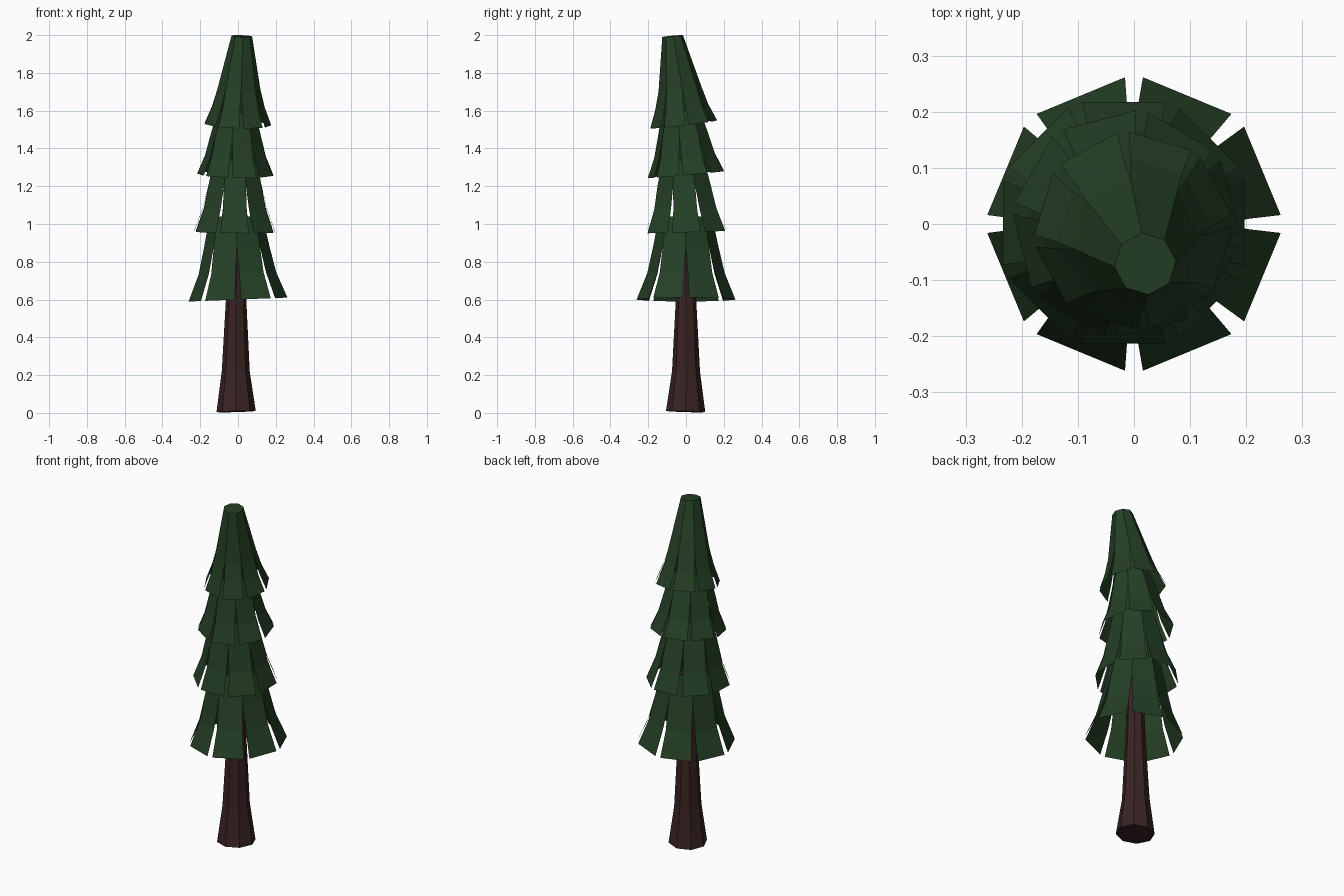
import bpy
import math

if "Cube" in bpy.data.objects:
    bpy.data.objects.remove(bpy.data.objects["Cube"])

SIDES = 8


def material(name, rgb):
    m = bpy.data.materials.new(name)
    m.diffuse_color = (*rgb, 1.0)
    m.use_nodes = True
    m.node_tree.nodes["Principled BSDF"].inputs["Base Color"].default_value = m.diffuse_color
    return m


GREEN = material("dark pine green", (0.018, 0.050, 0.019))
BROWN = material("dark bark brown", (0.042, 0.017, 0.017))


def add_object(name, verts, faces, mat):
    mesh = bpy.data.meshes.new(name)
    mesh.from_pydata(verts, [], faces)
    mesh.materials.append(mat)
    mesh.update()
    obj = bpy.data.objects.new(name, mesh)
    bpy.context.collection.objects.link(obj)
    return obj


def ring_point(ring, angle):
    """Point on a tilted ring (cx, cy, z, radius, slope_x, slope_y)."""
    cx, cy, z, r, sx, sy = ring
    dx, dy = r * math.cos(angle), r * math.sin(angle)
    return (cx + dx, cy + dy, z + sx * dx + sy * dy)


def trunk(name, rings):
    verts, faces = [], []
    for ring in rings:
        verts += [ring_point(ring, math.tau * i / SIDES) for i in range(SIDES)]
    for k in range(len(rings) - 1):
        for i in range(SIDES):
            a, b = k * SIDES + i, k * SIDES + (i + 1) % SIDES
            faces.append((a, b, b + SIDES, a + SIDES))
    faces.append(tuple(reversed(range(SIDES))))
    faces.append(tuple(range(len(verts) - SIDES, len(verts))))
    return add_object(name, verts, faces, BROWN)


def branch_tier(name, rings, turn, gaps, cap=False):
    """Skirt of eight flaps, slit along the corners; gaps = half slit per ring."""
    verts, faces = [], []
    for i in range(SIDES):
        base = len(verts)
        a0 = math.radians(turn) + math.tau * i / SIDES
        a1 = a0 + math.tau / SIDES
        for ring, gap in zip(rings, gaps):
            g = gap / ring[3]
            verts += [ring_point(ring, a0 + g), ring_point(ring, a1 - g)]
        for k in range(len(rings) - 1):
            a = base + 2 * k
            faces.append((a, a + 1, a + 3, a + 2))
    if cap:
        n = 2 * len(rings)
        faces.append(tuple(n * i + n - 2 for i in range(SIDES)))
    return add_object(name, verts, faces, GREEN)


# Trunk, flared at the foot
trunk("trunk", [
    (-0.010, -0.002, 0.007, 0.104, 0.03, -0.03),
    (-0.012, 0.000, 0.22, 0.074, 0, 0),
    (-0.010, 0.000, 0.60, 0.054, 0, 0),
    (-0.008, 0.000, 1.00, 0.040, 0, 0),
])

# Branch tiers from bottom to top
branch_tier("branch_tier_1", [
    (0.000, 0.000, 0.600, 0.262, 0.04, 0.0),
    (-0.003, 0.000, 0.740, 0.205, 0.03, 0.0),
    (-0.006, -0.001, 0.880, 0.173, 0.0, 0.0),
    (-0.010, -0.003, 1.040, 0.140, 0.0, 0.0),
], 0, (0.016, 0.009, 0, 0))

branch_tier("branch_tier_2", [
    (-0.018, 0.002, 0.958, 0.228, -0.01, 0.03),
    (-0.017, -0.004, 1.080, 0.181, 0.0, 0.03),
    (-0.016, -0.010, 1.200, 0.153, 0.0, 0.03),
    (-0.015, -0.016, 1.340, 0.120, 0.0, 0.03),
], 22.5, (0.013, 0.007, 0, 0))

branch_tier("branch_tier_3", [
    (-0.014, 0.000, 1.262, 0.203, -0.02, 0.09),
    (-0.013, -0.008, 1.360, 0.162, -0.02, 0.09),
    (-0.012, -0.015, 1.460, 0.137, -0.02, 0.09),
    (-0.008, -0.028, 1.600, 0.100, -0.02, 0.09),
], 37, (0.011, 0.006, 0, 0))

branch_tier("branch_tier_4", [
    (-0.001, -0.012, 1.527, 0.177, -0.03, 0.12),
    (0.002, -0.023, 1.620, 0.140, -0.03, 0.12),
    (0.005, -0.032, 1.715, 0.114, -0.03, 0.12),
    (0.020, -0.071, 1.995, 0.055, -0.04, 0.09),
], 6, (0.010, 0.006, 0, 0), cap=True)
